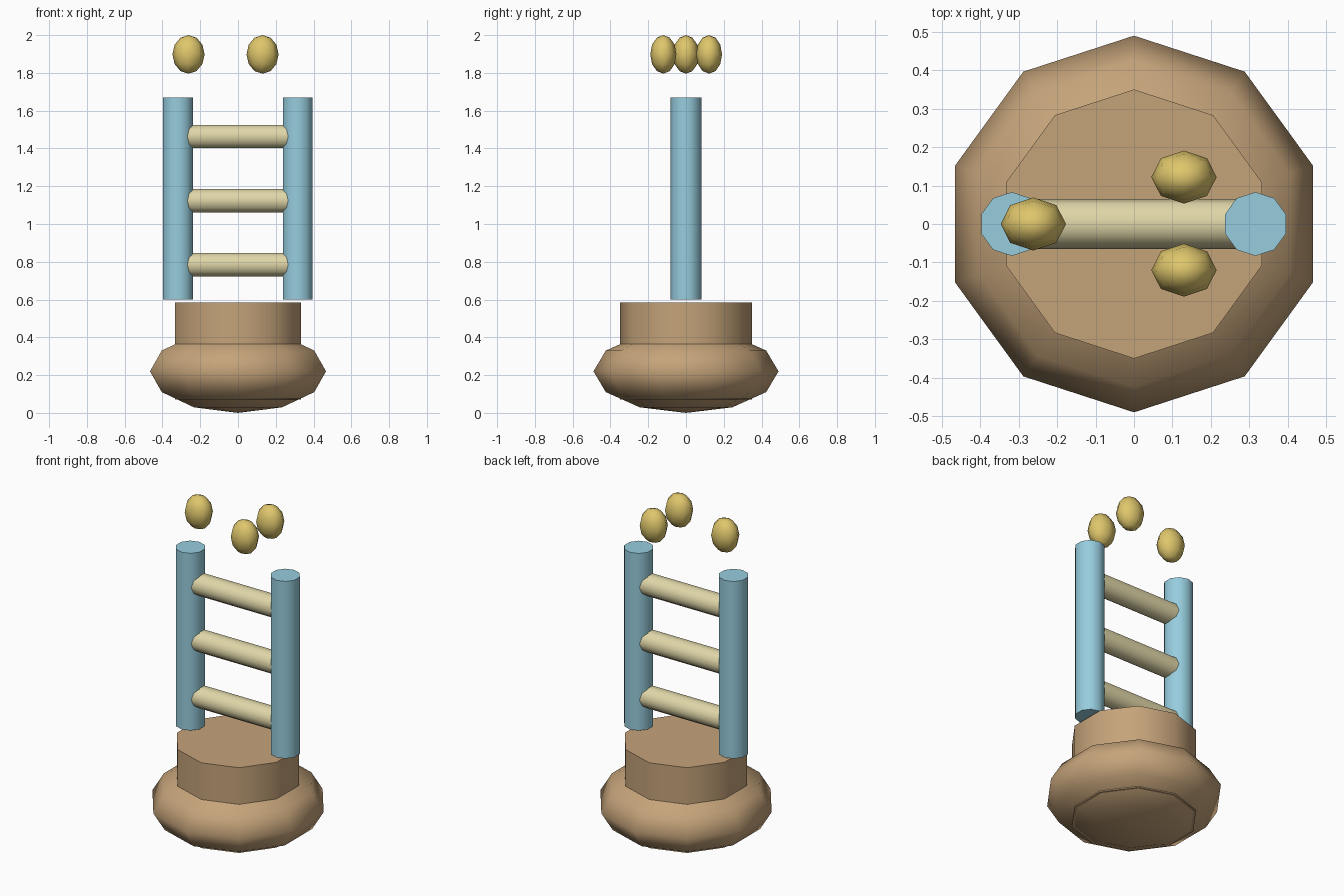
import bpy
from math import pi, radians

if "Cube" in bpy.data.objects:
    bpy.data.objects.remove(bpy.data.objects["Cube"], do_unlink=True)


def material(name, r, g, b):
    mat = bpy.data.materials.new(name)
    mat.use_nodes = True
    mat.diffuse_color = (r, g, b, 1)
    mat.node_tree.nodes["Principled BSDF"].inputs["Base Color"].default_value = (r, g, b, 1)
    return mat


tan = material("warm tan", 0.56, 0.37, 0.195)
blue = material("sky blue", 0.31, 0.61, 0.73)
cream = material("pale cream", 0.74, 0.67, 0.39)
gold = material("gold", 0.74, 0.57, 0.15)


def finish(name, mat):
    """Name, colour and smooth the newest object, keeping cap edges sharp."""
    obj = bpy.context.object
    obj.name = name
    obj.data.materials.append(mat)
    bpy.ops.object.transform_apply(location=False, rotation=True, scale=True)
    bpy.ops.object.shade_smooth_by_angle(angle=radians(60))
    return obj


def rod(name, mat, radius, length, centre, rotation=(0, 0, 0)):
    bpy.ops.mesh.primitive_cylinder_add(vertices=10, radius=radius, depth=length,
                                        location=centre, rotation=rotation)
    return finish(name, mat)


def ball(name, mat, segments, radii, centre):
    bpy.ops.mesh.primitive_uv_sphere_add(segments=segments, ring_count=6, radius=1,
                                         location=centre)
    bpy.context.object.scale = radii
    return finish(name, mat)


# Base: squashed ball with a drum through it
ball("base_bulb", tan, 10, (0.49, 0.49, 0.22), (0, 0, 0.22))
rod("base_drum", tan, 0.35, 0.515, (0, 0, 0.3275))

# Ladder: two uprights and three rungs buried in them
for side, x in (("left", 0.316), ("right", -0.318)):
    rod(side + "_upright", blue, 0.083, 1.07, (x, 0, 1.135))
for name, z in (("lower", 0.785), ("middle", 1.123), ("upper", 1.463)):
    rod(name + "_rung", cream, 0.065, 0.63, (0, 0, z), (0, pi / 2, 0))

# Three floating beads above the ladder
for name, x, y in (("right", -0.262, 0), ("back_left", 0.13, 0.122),
                   ("front_left", 0.13, -0.12)):
    ball(name + "_bead", gold, 8, (0.085, 0.069, 0.102), (x, y, 1.898))
